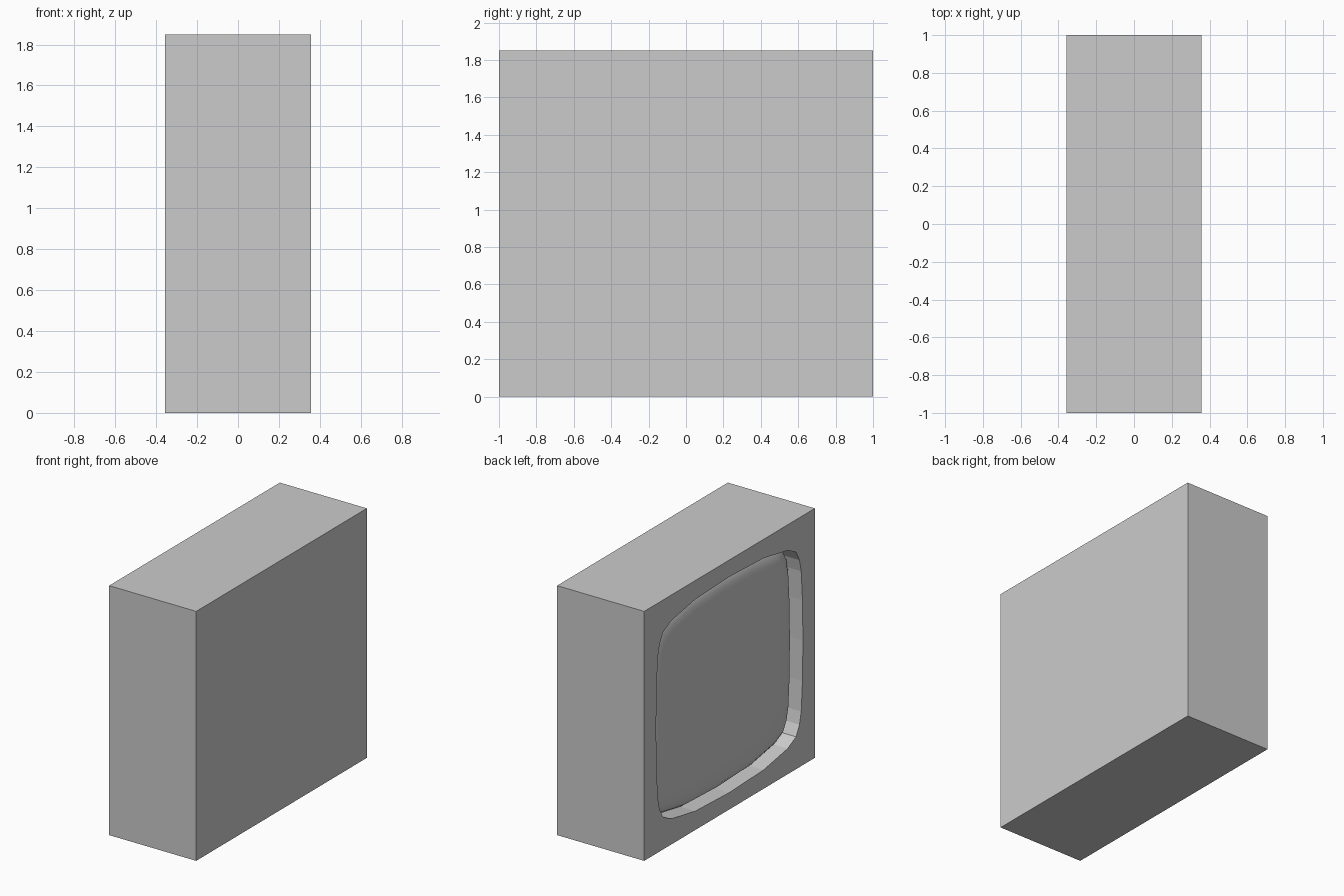
import bpy, bmesh
from mathutils import Matrix

if "Cube" in bpy.data.objects:
    bpy.data.objects.remove(bpy.data.objects["Cube"])

FRONT_X = -0.357
MID_Z = 0.925

# one quarter of the bowed screen outline (y, z from the screen centre)
quarter = [(0.86, 0), (0.855, 0.3), (0.84, 0.52), (0.82, 0.61), (0.78, 0.685),
           (0.68, 0.735), (0.4, 0.785), (0, 0.80)]
half = quarter + [(-y, z) for y, z in quarter[-2::-1]]
outline = half + [(y, -z) for y, z in half[-2:0:-1]]


def ring(bm, depth, inset=0.0, scale=1.0):
    sy, sz = scale * (1 - inset / 0.86), scale * (1 - inset / 0.80)
    return [bm.verts.new((FRONT_X + depth, y * sy, MID_Z + z * sz)) for y, z in outline]


def bridge(bm, a, b):
    n = len(a)
    for i in range(n):
        j = (i + 1) % n
        bm.faces.new((a[i], a[j], b[j], b[i]))


def finish(bm, name):
    mesh = bpy.data.meshes.new(name)
    bm.to_mesh(mesh)
    bm.free()
    ob = bpy.data.objects.new(name, mesh)
    bpy.context.collection.objects.link(ob)
    return ob


# cabinet: box whose -x face has a recessed opening
bm = bmesh.new()
bmesh.ops.create_cube(bm, size=1, matrix=Matrix.Translation((0, 0, MID_Z))
                      @ Matrix.Diagonal((0.714, 2, 1.85, 1)))
bm.normal_update()
face = next(f for f in bm.faces if f.normal.x < -0.9)
rim = list(face.edges)
bmesh.ops.delete(bm, geom=[face], context='FACES_ONLY')
mouth = ring(bm, 0)
floor = ring(bm, 0.13)
bridge(bm, mouth, floor)
mouth_set = set(mouth)
rim += [e for e in bm.edges if all(v in mouth_set for v in e.verts)]
bmesh.ops.triangle_fill(bm, edges=rim, use_beauty=True, normal=(-1, 0, 0))
bm.faces.new(floor)
bmesh.ops.recalc_face_normals(bm, faces=bm.faces)
finish(bm, "cabinet")

# screen: bulging pane with rounded-over edges
bm = bmesh.new()
steps = [(0.125, 0.0), (0.095, 0.02), (0.072, 0.05), (0.057, 0.09), (0.049, 0.15), (0.044, 0.3)]
rings = [ring(bm, d, i) for d, i in steps]
for a, b in zip(rings, rings[1:]):
    bridge(bm, a, b)
centre = bm.verts.new((FRONT_X + 0.04, 0, MID_Z))
last = rings[-1]
for i in range(len(last)):
    bm.faces.new((last[i], last[(i + 1) % len(last)], centre))
bm.normal_update()
if bm.faces[-1:][0].normal.x > 0:
    bmesh.ops.reverse_faces(bm, faces=bm.faces)
for f in bm.faces:
    f.smooth = True
finish(bm, "screen")
